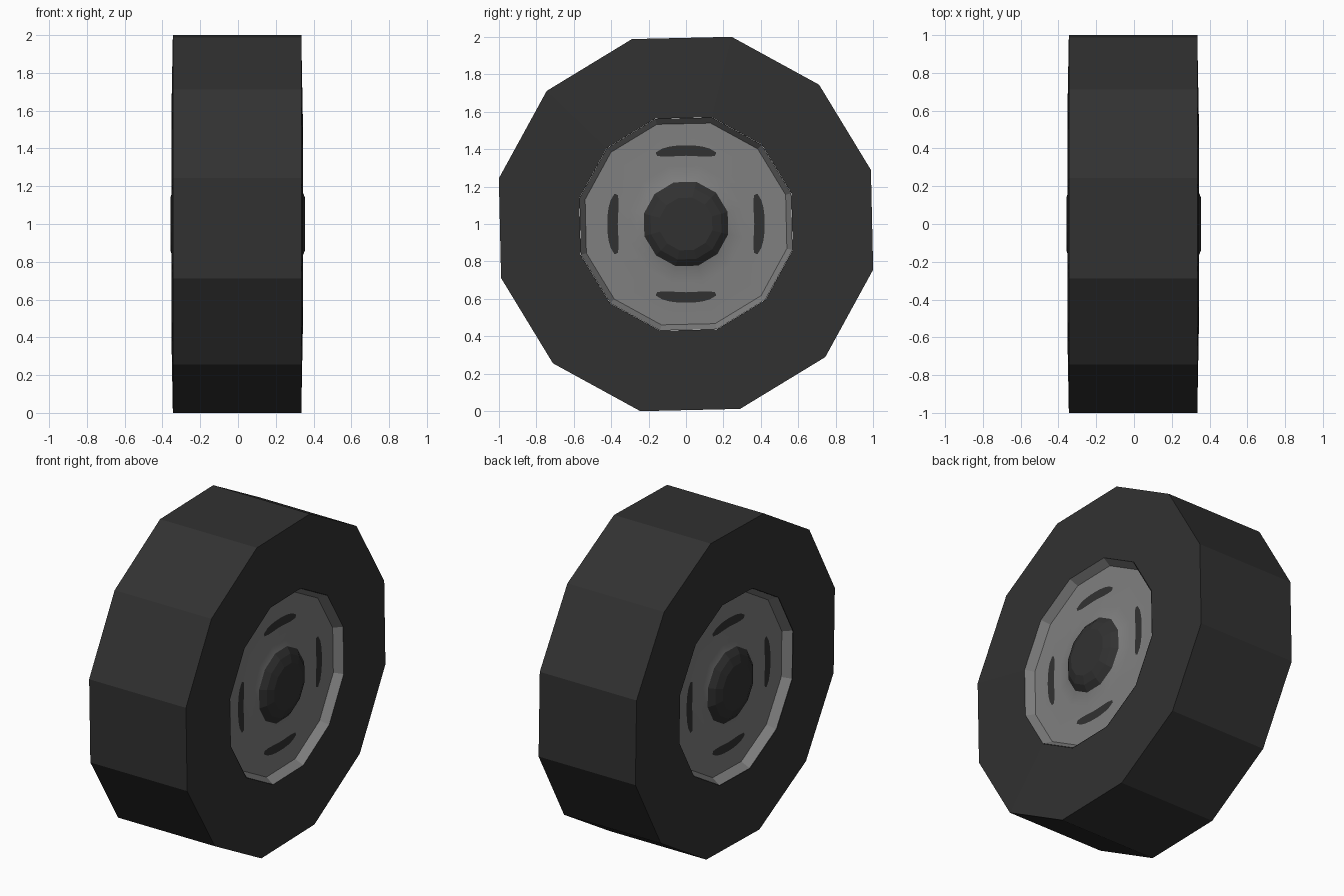
import bpy, bmesh, math

if "Cube" in bpy.data.objects:
    bpy.data.objects.remove(bpy.data.objects["Cube"])

START = math.radians(16.3)   # rotation of the 12-sided outline
SIDES = 12


def material(name, c):
    m = bpy.data.materials.new(name)
    m.diffuse_color = (c, c, c, 1)
    m.use_nodes = True
    m.node_tree.nodes["Principled BSDF"].inputs["Base Color"].default_value = m.diffuse_color
    return m


RUBBER = material("dark_rubber", 0.031)
METAL = material("grey_metal", 0.215)


def point(x, r, a):
    return (x, r * math.cos(a), 1 + r * math.sin(a))


def finish(name, bm, mat, side, smooth=False):
    """side = +1/-1 makes all faces look outward along x; 0 = closed body."""
    bm.normal_update()
    if side:
        for f in bm.faces:
            if f.normal.x * side < 0:
                f.normal_flip()
    else:
        bmesh.ops.recalc_face_normals(bm, faces=bm.faces[:])
    for f in bm.faces:
        f.smooth = smooth
    me = bpy.data.meshes.new(name)
    bm.to_mesh(me)
    bm.free()
    me.materials.append(mat)
    ob = bpy.data.objects.new(name, me)
    bpy.context.collection.objects.link(ob)


def lathe(name, profile, mat, side=0, closed=False, cap=False, smooth=False):
    """Spin (radius, x) points round the x axis."""
    bm = bmesh.new()
    rings = [[bm.verts.new(point(x, r, START + 2 * math.pi * i / SIDES))
              for i in range(SIDES)] for r, x in profile]
    pairs = list(zip(rings, rings[1:]))
    if closed:
        pairs.append((rings[-1], rings[0]))
    for a, b in pairs:
        for i in range(SIDES):
            j = (i + 1) % SIDES
            bm.faces.new((a[i], a[j], b[j], b[i]))
    if cap:
        bm.faces.new(rings[-1])
    finish(name, bm, mat, side, smooth)


def slots(name, x, side):
    """Four slim curved slots painted on the wheel plate."""
    bm = bmesh.new()
    n = 8
    for k in range(4):
        mid = k * math.pi / 2
        prev = None
        for i in range(n + 1):
            t = 2 * i / n - 1
            a = mid + t * math.radians(23)
            half = 0.028 * max(0.35, (1 - t ** 4) ** 0.5)
            r = 0.393 + 0.012 * t * t
            cur = [bm.verts.new(point(x, r - half, a)),
                   bm.verts.new(point(x, r + half, a))]
            if prev:
                bm.faces.new((prev[0], prev[1], cur[1], cur[0]))
            prev = cur
    finish(name, bm, RUBBER, side)


# tyre: slightly bulged sidewalls and a straight bore
lathe("tyre", [(1.03, -0.345), (1.03, 0.335), (0.587, 0.343), (0.587, -0.353)],
      RUBBER, closed=True)

# wheel face on both sides
for side, label, off in ((1, "right", 0.0), (-1, "left", 0.004)):
    def at(pts):
        return [(r, side * (x + off)) for r, x in pts]
    lathe("rim_wall_" + label, at([(0.586, 0.344), (0.555, 0.292)]), METAL, side)
    lathe("wheel_plate_" + label,
          at([(0.555, 0.292), (0.32, 0.292), (0.27, 0.296), (0.232, 0.306)]),
          METAL, side, smooth=True)
    lathe("hub_cap_" + label,
          at([(0.232, 0.306), (0.195, 0.335), (0.145, 0.354)]),
          RUBBER, side, cap=True)
    slots("plate_slots_" + label, side * (0.295 + off), side)
